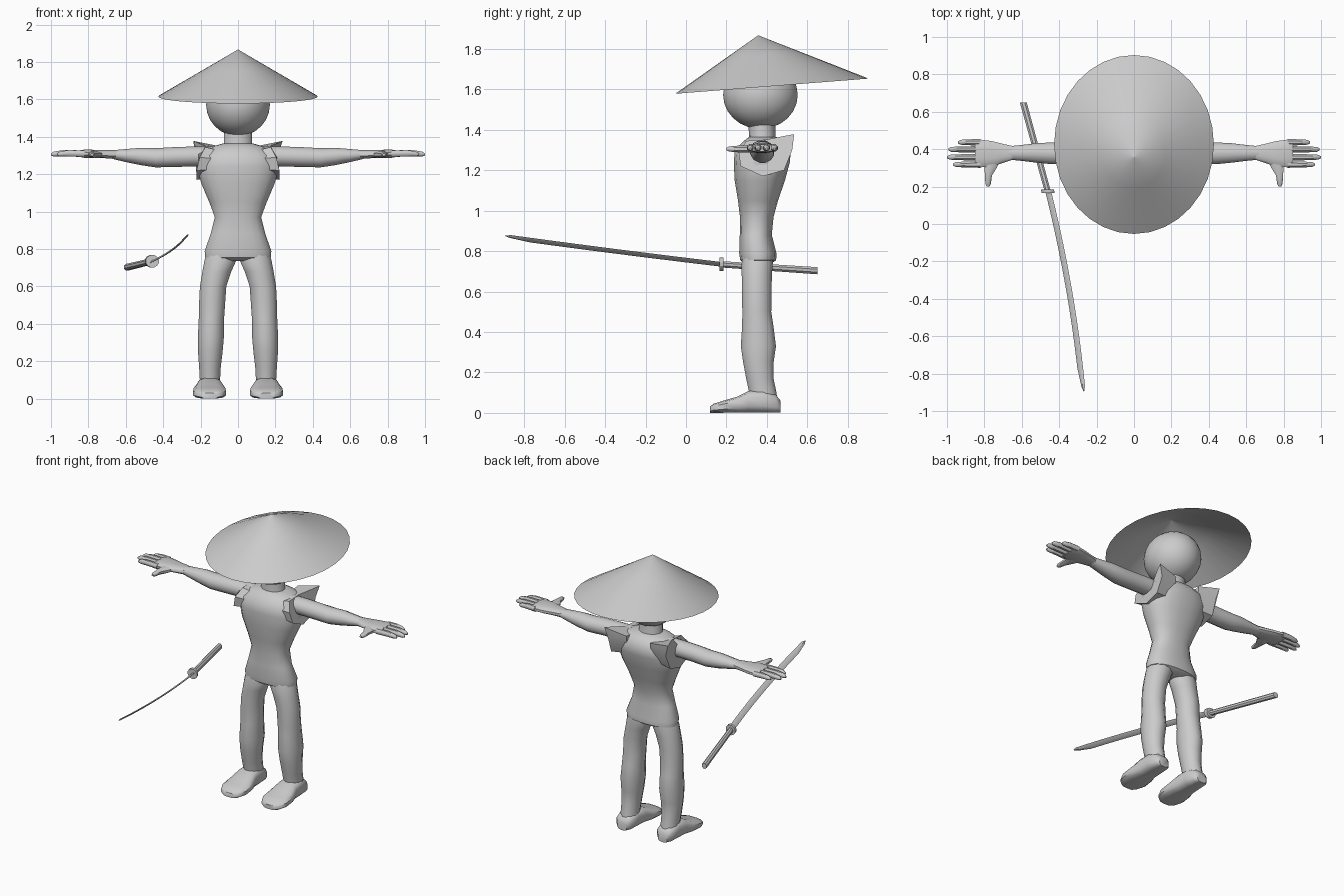
import bpy, bmesh, math
from mathutils import Vector

grey = bpy.data.materials.new("plain grey")
grey.diffuse_color = (0.6, 0.6, 0.6, 1)


def skin(name, rings, angle=45):
    """Join equal-length rings of points into a closed, smooth shaded body."""
    bm = bmesh.new()
    loops = [[bm.verts.new(p) for p in r] for r in rings]
    n = len(loops[0])
    for a, b in zip(loops, loops[1:]):
        for i in range(n):
            j = (i + 1) % n
            bm.faces.new((a[i], a[j], b[j], b[i]))
    bm.faces.new(loops[0])
    bm.faces.new(loops[-1])
    bmesh.ops.recalc_face_normals(bm, faces=bm.faces)
    me = bpy.data.meshes.new(name)
    bm.to_mesh(me)
    bm.free()
    me.materials.append(grey)
    ob = bpy.data.objects.new(name, me)
    bpy.context.collection.objects.link(ob)
    bpy.ops.object.select_all(action='DESELECT')
    ob.select_set(True)
    bpy.context.view_layer.objects.active = ob
    bpy.ops.object.shade_smooth_by_angle(angle=math.radians(angle))
    return ob


def loft(name, axis, sections, n=12, power=1.0, side=1, angle=45):
    """Sections: (position on axis, centre 1, centre 2, radius 1, radius 2)."""
    rings = []
    for p, c1, c2, r1, r2 in sections:
        ring = []
        for i in range(n):
            t = math.tau * (i + 0.5) / n
            c, s = math.cos(t), math.sin(t)
            u = c1 + r1 * math.copysign(abs(c) ** power, c)
            v = c2 + r2 * math.copysign(abs(s) ** power, s)
            q = {'x': (p, u, v), 'y': (u, p, v), 'z': (u, v, p)}[axis]
            ring.append((q[0] * side, q[1], q[2]))
        rings.append(ring)
    return skin(name, rings, angle)


# straw hat: oblique, slightly tilted thin cone
def hat_ring(f, drop, n=32):
    ring = []
    for i in range(n):
        t = math.tau * i / n
        y = 0.425 + 0.478 * math.sin(t)
        rim = Vector((0.427 * math.cos(t), y, 1.578 + 0.075 * (y + 0.053) / 0.956))
        p = Vector((0, 0.357, 1.867)).lerp(rim, f)
        ring.append((p.x, p.y, p.z - drop))
    return ring


skin("hat", [hat_ring(0.01, 0.012), hat_ring(0.5, 0.008), hat_ring(1, 0),
             hat_ring(0.8, 0), hat_ring(0.4, 0), hat_ring(0.004, 0)])

# head
head = []
for k in range(13):
    a = math.pi * (0.02 + 0.96 * k / 12)
    head.append((1.572 - 0.168 * math.cos(a), 0, 0.368,
                 0.172 * math.sin(a), 0.186 * math.sin(a)))
loft("head", 'z', head, n=24)

# neck
loft("neck", 'z', [(1.29, 0, 0.38, 0.10, 0.08), (1.36, 0, 0.377, 0.078, 0.066),
                   (1.46, 0, 0.375, 0.078, 0.066)], n=14)

# torso from crotch to shoulders
loft("torso", 'z', [
    (0.735, 0, 0.357, 0.10, 0.06), (0.755, 0, 0.357, 0.178, 0.09),
    (0.79, 0, 0.355, 0.18, 0.093), (0.88, 0, 0.345, 0.148, 0.08),
    (0.97, 0, 0.35, 0.125, 0.084), (1.05, 0, 0.356, 0.155, 0.10),
    (1.15, 0, 0.365, 0.198, 0.126), (1.24, 0, 0.375, 0.222, 0.14),
    (1.30, 0, 0.38, 0.205, 0.14), (1.345, 0, 0.385, 0.15, 0.10),
    (1.365, 0, 0.38, 0.08, 0.068)], n=20, power=0.85)

for side, label in ((1, "left"), (-1, "right")):
    # flared vest shoulder, rising to a point at the back
    outer = [(0.222, 0.27, 1.22), (0.205, 0.26, 1.29), (0.175, 0.30, 1.345),
             (0.175, 0.40, 1.352), (0.215, 0.48, 1.368), (0.238, 0.535, 1.378),
             (0.215, 0.525, 1.30), (0.222, 0.485, 1.20), (0.222, 0.38, 1.17)]
    inner = [(0.09, 0.38 + (y - 0.38) * 0.85, 1.26 + (z - 1.26) * 0.75) for x, y, z in outer]
    skin(label + "_vest_shoulder",
         [[(x * side, y, z) for x, y, z in r] for r in (inner, outer)], 35)

    # arm
    loft(label + "_arm", 'x', [
        (0.14, 0.375, 1.295, 0.06, 0.055), (0.24, 0.375, 1.295, 0.06, 0.055),
        (0.34, 0.375, 1.292, 0.058, 0.055), (0.44, 0.378, 1.288, 0.06, 0.053),
        (0.52, 0.38, 1.295, 0.054, 0.048), (0.60, 0.38, 1.30, 0.044, 0.036),
        (0.67, 0.38, 1.305, 0.037, 0.024)], side=side)

    # palm
    loft(label + "_palm", 'x', [
        (0.65, 0.38, 1.305, 0.038, 0.024), (0.71, 0.377, 1.307, 0.055, 0.022),
        (0.76, 0.375, 1.308, 0.07, 0.023), (0.82, 0.377, 1.31, 0.076, 0.023),
        (0.85, 0.378, 1.31, 0.072, 0.017)], power=0.8, side=side)

    # fingers
    for k, (y, tip) in enumerate(((0.437, 0.942), (0.399, 0.992), (0.357, 1.0), (0.318, 0.968))):
        loft(f"{label}_finger_{k + 1}", 'x', [
            (0.82, y, 1.31, 0.019, 0.019), (tip - 0.06, y, 1.312, 0.017, 0.018),
            (tip - 0.015, y, 1.308, 0.014, 0.014), (tip, y, 1.305, 0.006, 0.006)],
            n=8, side=side)

    # thumb
    loft(label + "_thumb", 'y', [
        (0.36, 0.755, 1.305, 0.05, 0.02), (0.30, 0.767, 1.305, 0.036, 0.02),
        (0.26, 0.778, 1.305, 0.02, 0.018), (0.215, 0.78, 1.305, 0.016, 0.014),
        (0.20, 0.78, 1.305, 0.008, 0.007)], n=8, side=side)

    # leg
    loft(label + "_leg", 'z', [
        (0.80, 0.09, 0.355, 0.07, 0.07), (0.74, 0.094, 0.352, 0.088, 0.08),
        (0.68, 0.113, 0.35, 0.08, 0.077), (0.60, 0.133, 0.35, 0.073, 0.076),
        (0.50, 0.139, 0.35, 0.072, 0.074), (0.43, 0.142, 0.355, 0.07, 0.08),
        (0.33, 0.145, 0.358, 0.072, 0.09), (0.25, 0.148, 0.358, 0.068, 0.078),
        (0.17, 0.15, 0.365, 0.06, 0.07), (0.10, 0.15, 0.38, 0.056, 0.07),
        (0.05, 0.15, 0.385, 0.058, 0.07)], n=12, side=side)

    # shoe: (y, height, half width)
    shoe = ((0.468, 0.06, 0.035), (0.445, 0.09, 0.058), (0.38, 0.115, 0.066),
            (0.31, 0.11, 0.07), (0.25, 0.08, 0.087), (0.18, 0.06, 0.09),
            (0.135, 0.045, 0.07), (0.118, 0.03, 0.045))
    loft(label + "_shoe", 'y', [(y, 0.152, h / 2, w, h / 2) for y, h, w in shoe],
         power=0.65, side=side)

# sword handle and guard
loft("sword_handle", 'y', [(0.65, -0.592, 0.703, 0.02, 0.019),
                           (0.17, -0.46, 0.735, 0.018, 0.017)], n=8, angle=30)
loft("sword_guard", 'y', [(0.185, -0.463, 0.735, 0.036, 0.034),
                          (0.165, -0.458, 0.735, 0.036, 0.034)], n=12, angle=30)

# curved blade with a flattened diamond section and a slanted tip
wide, flat = Vector((0.79, 0.2, 0.58)), Vector((-0.59, 0, 0.80))
start, end = Vector((-0.46, 0.18, 0.734)), Vector((-0.277, -0.87, 0.868))
blade = []
for k in range(11):
    t = k / 10
    c = start.lerp(end, t) + Vector((0.08 * t * (1 - t), 0, -0.01 * t * (1 - t)))
    w = 0.019 if k < 10 else 0.012
    c += wide * (0.019 - w)
    blade.append([c + wide * w, c + flat * 0.005, c - wide * w, c - flat * 0.005])
tip = Vector((-0.268, -0.895, 0.876))
blade.append([tip + wide * 0.002, tip + flat * 0.001, tip - wide * 0.002, tip - flat * 0.001])
skin("sword_blade", blade, 30)
